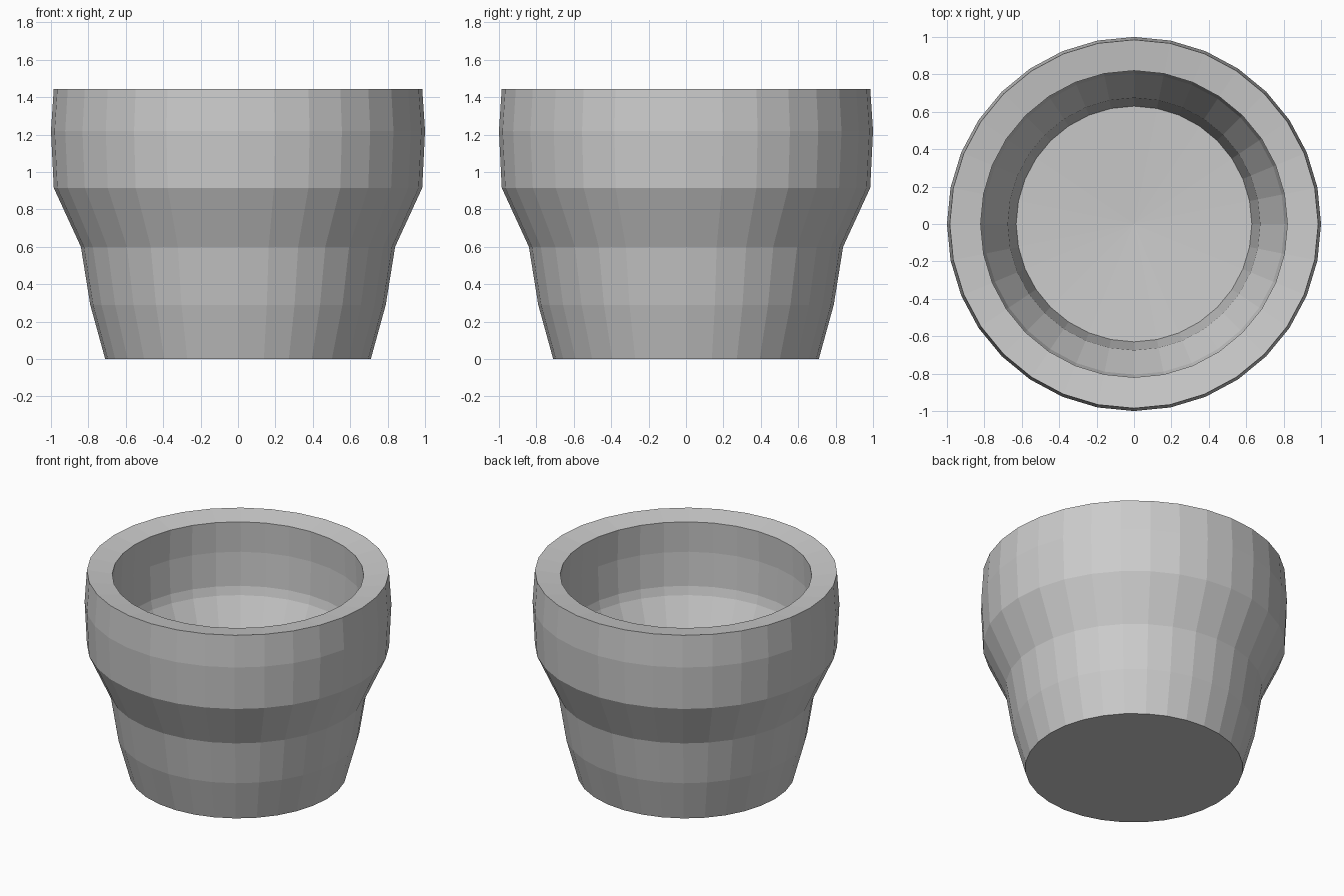
import bpy, bmesh, math

if "Cube" in bpy.data.objects:
    bpy.data.objects.remove(bpy.data.objects["Cube"])

SIDES = 32

# Pot outline (radius, height): outside going up, over the rim, inside going down
PROFILE = [
    (0.71, 0.0), (0.79, 0.29), (0.84, 0.60), (0.985, 0.915), (1.0, 1.22), (0.985, 1.445),
    (0.82, 1.42), (0.83, 1.20), (0.82, 0.96), (0.805, 0.90), (0.675, 0.63), (0.63, 0.30),
]
FLOOR_CENTRE = 0.27


def lathe(name, profile, sides, floor_z):
    bm = bmesh.new()
    rings = []
    for r, z in profile:
        rings.append([bm.verts.new((r * math.cos(2 * math.pi * i / sides),
                                    r * math.sin(2 * math.pi * i / sides), z))
                      for i in range(sides)])
    # Walls
    for a, b in zip(rings, rings[1:]):
        for i in range(sides):
            j = (i + 1) % sides
            bm.faces.new((a[i], a[j], b[j], b[i]))
    # Flat base and slightly dished inner floor
    bm.faces.new(rings[0][::-1])
    centre = bm.verts.new((0, 0, floor_z))
    for i in range(sides):
        bm.faces.new((rings[-1][i], rings[-1][(i + 1) % sides], centre))
    bmesh.ops.recalc_face_normals(bm, faces=bm.faces)
    mesh = bpy.data.meshes.new(name)
    bm.to_mesh(mesh)
    bm.free()
    obj = bpy.data.objects.new(name, mesh)
    bpy.context.collection.objects.link(obj)
    return obj


# Flat-shaded pot
lathe("pot", PROFILE, SIDES, FLOOR_CENTRE)
